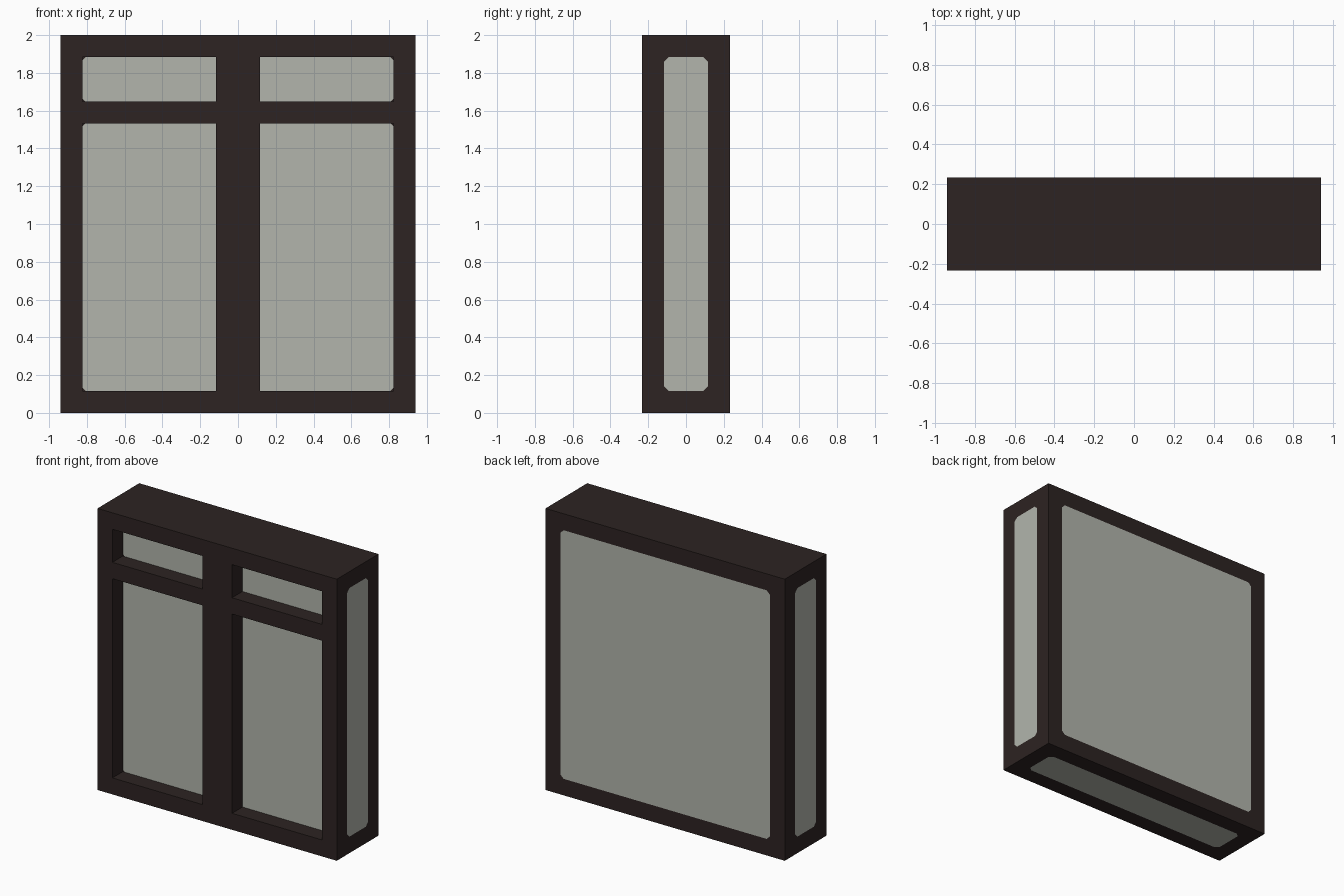
import bpy, bmesh
from mathutils import Vector

cube = bpy.data.objects.get("Cube")
if cube:
    bpy.data.objects.remove(cube, do_unlink=True)

W, D, H = 0.94, 0.234, 2.0      # half width, half depth, height
B = 0.117                       # frame border and recess depth


def material(name, rgb):
    m = bpy.data.materials.new(name)
    m.use_nodes = True
    m.diffuse_color = (*rgb, 1)
    m.node_tree.nodes["Principled BSDF"].inputs["Base Color"].default_value = (*rgb, 1)
    return m


def cut(bm, faces, co, no):
    """Split the given faces along a plane and return the pieces."""
    geom = set(faces)
    for f in faces:
        geom.update(f.edges)
        geom.update(f.verts)
    res = bmesh.ops.bisect_plane(bm, geom=list(geom), dist=1e-5,
                                 plane_co=co, plane_no=no)
    return [g for g in res["geom"] if isinstance(g, bmesh.types.BMFace)]


def pale_panel(bm, face, size, outer_only=False):
    """Colour a face pale, with small dark cut corners."""
    centre = face.calc_center_median()
    for co in [v.co.copy() for v in face.verts]:
        if outer_only and abs(co.x) < 0.5:
            continue
        inward = Vector([(c > 1e-4) - (c < -1e-4) for c in centre - co])
        pieces = cut(bm, [face], co + inward * size / 2, inward)
        face = max(pieces, key=lambda f: f.calc_area())
    face.material_index = 1


bm = bmesh.new()
bmesh.ops.create_cube(bm, size=1)
for v in bm.verts:
    v.co = (v.co.x * 2 * W, v.co.y * 2 * D, (v.co.z + 0.5) * H)
bm.normal_update()

# Flush pale panels on the sides, back and underside
for f in [f for f in bm.faces if f.normal.y > -0.5 and f.normal.z < 0.5]:
    bmesh.ops.inset_individual(bm, faces=[f], thickness=B, use_even_offset=True)
    pale_panel(bm, f, 0.025)

# Grid cuts across the front
bm.normal_update()
front = [f for f in bm.faces if f.normal.y < -0.5]
for x in (-W + B, -B, B, W - B):
    front = cut(bm, front, (x, 0, 0), (1, 0, 0))
for z in (B, 1.532, 1.648, H - B):
    front = cut(bm, front, (0, 0, z), (0, 0, 1))

# Four recessed front panels
bm.normal_update()
openings = []
for f in front:
    c = f.calc_center_median()
    if B < abs(c.x) < W - B and (B < c.z < 1.53 or 1.65 < c.z < H - B):
        openings.append(f)
panes = bmesh.ops.extrude_discrete_faces(bm, faces=openings)["faces"]
for f in panes:
    bmesh.ops.translate(bm, verts=f.verts[:], vec=(0, B, 0))
for f in panes:
    pale_panel(bm, f, 0.015, outer_only=True)
bmesh.ops.recalc_face_normals(bm, faces=bm.faces[:])

mesh = bpy.data.meshes.new("window_frame")
bm.to_mesh(mesh)
bm.free()
mesh.materials.append(material("dark_brown", (0.026, 0.0168, 0.016)))
mesh.materials.append(material("pale_grey_green", (0.445, 0.462, 0.413)))
bpy.context.collection.objects.link(bpy.data.objects.new("window_frame", mesh))
